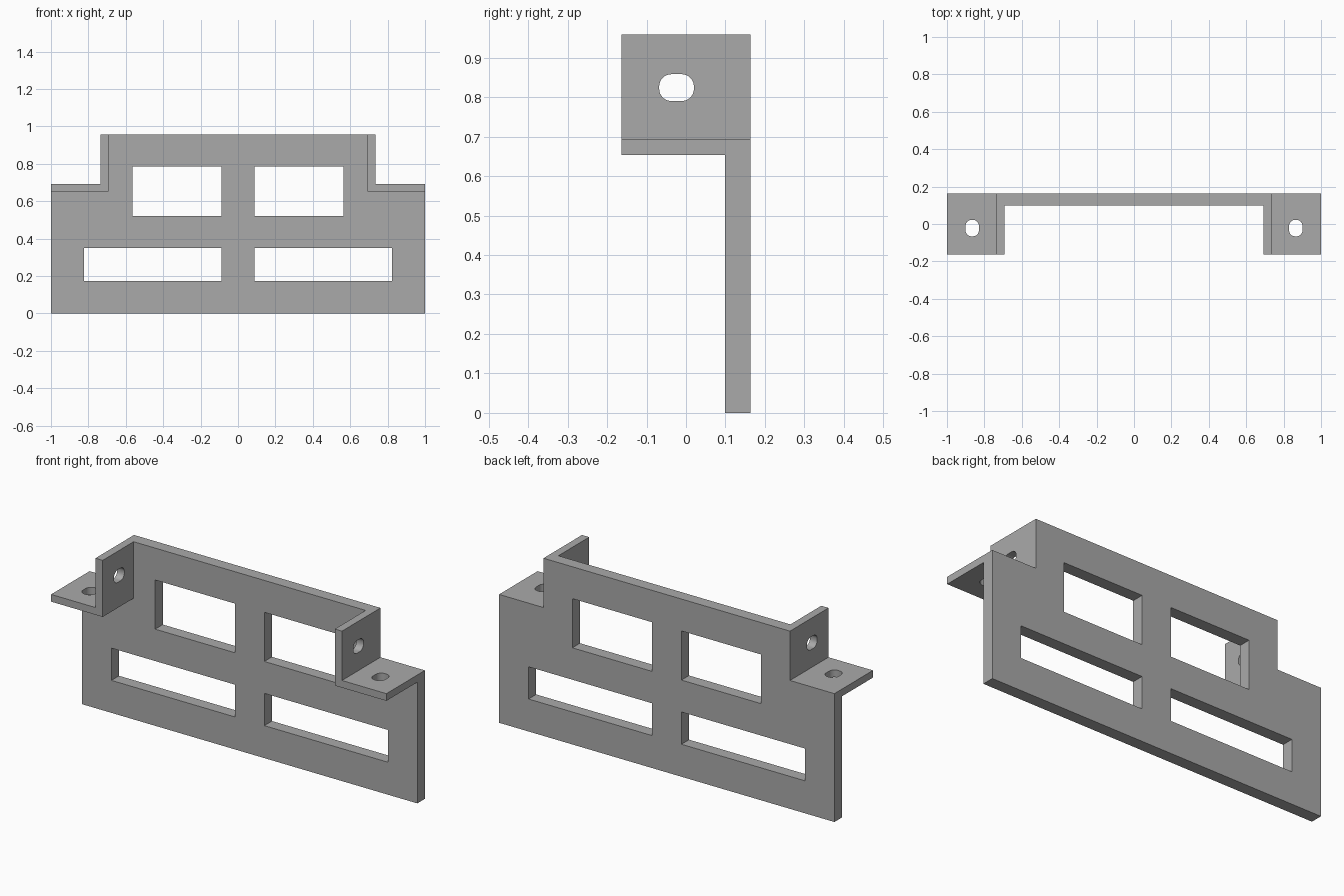
import bpy
import math
from mathutils import Matrix, Vector

if "Cube" in bpy.data.objects:
    bpy.data.objects.remove(bpy.data.objects["Cube"], do_unlink=True)

grey = bpy.data.materials.new("plain grey")
grey.use_nodes = True
colour = (0.4, 0.4, 0.4, 1)
grey.diffuse_color = colour
grey.node_tree.nodes["Principled BSDF"].inputs["Base Color"].default_value = colour

FRONT, BACK, PLATE_FRONT = -0.164, 0.164, 0.099
TOP, SHELF_TOP, SHELF_BOTTOM = 0.958, 0.692, 0.653
WALL_OUT, WALL_IN = 0.735, 0.692


def prism(name, points, start, end, axes):
    """Extrude a 2D outline; axes gives the 3D directions of u, v and depth."""
    u, v, w = (Vector(a) for a in axes)
    verts = [u * a + v * b + w * d for d in (start, end) for a, b in points]
    n = len(points)
    faces = [tuple(range(n)), tuple(range(2 * n - 1, n - 1, -1))]
    faces += [(i, i + n, (i + 1) % n + n, (i + 1) % n) for i in range(n)]
    mesh = bpy.data.meshes.new(name)
    mesh.from_pydata(verts, [], faces)
    mesh.update()
    bpy.ops.object.select_all(action="DESELECT")
    obj = bpy.data.objects.new(name, mesh)
    bpy.context.collection.objects.link(obj)
    bpy.context.view_layer.objects.active = obj
    obj.select_set(True)
    bpy.ops.object.mode_set(mode="EDIT")
    bpy.ops.mesh.select_all(action="SELECT")
    bpy.ops.mesh.normals_make_consistent(inside=False)
    bpy.ops.object.mode_set(mode="OBJECT")
    mesh.materials.append(grey)
    return obj


X, Y, Z = (1, 0, 0), (0, 1, 0), (0, 0, 1)


def mirrored(half):
    return half + [(-x, z) for x, z in reversed(half)]


def rectangle(x0, x1, z0, z1):
    return [(x0, z0), (x1, z0), (x1, z1), (x0, z1)]


def slot(cu, cv, half_u, half_v, radius, steps=8):
    """Rounded rectangle outline."""
    points = []
    for k, (su, sv) in enumerate([(1, 1), (-1, 1), (-1, -1), (1, -1)]):
        for i in range(steps + 1):
            a = math.pi / 2 * (k + i / steps)
            points.append((cu + su * (half_u - radius) + radius * math.cos(a),
                           cv + sv * (half_v - radius) + radius * math.sin(a)))
    return points


# Stepped body outline, full depth
bracket = prism("mounting_bracket", mirrored([
    (1, 0), (1, SHELF_TOP), (WALL_OUT, SHELF_TOP), (WALL_OUT, TOP)]),
    FRONT, BACK, (X, Z, Y))

# Front hollow leaves the back plate, side walls and shelves
cutters = [prism("front_hollow_cutter", mirrored([
    (1.1, -0.1), (1.1, SHELF_BOTTOM), (WALL_IN, SHELF_BOTTOM), (WALL_IN, 1.1)]),
    FRONT - 0.1, PLATE_FRONT, (X, Z, Y))]

for side, label in ((1, "left"), (-1, "right")):
    # Window openings in the back plate
    for row, outer, low, high in (("upper", 0.563, 0.521, 0.786),
                                  ("lower", 0.824, 0.175, 0.349)):
        cutters.append(prism(f"{label}_{row}_window_cutter",
                             rectangle(side * 0.088, side * outer, low, high),
                             0, 0.3, (X, Z, Y)))
    # Screw slots in the wall and the shelf
    cutters.append(prism(f"{label}_wall_slot_cutter",
                         slot(-0.024, 0.824, 0.044, 0.034, 0.031),
                         side * 0.6, side * 0.8, (Y, Z, X)))
    cutters.append(prism(f"{label}_shelf_slot_cutter",
                         slot(side * 0.865, -0.022, 0.036, 0.044, 0.033),
                         0.6, 0.8, (X, Y, Z)))

for cutter in cutters:
    cutter.hide_render = True
    cut = bracket.modifiers.new(cutter.name, "BOOLEAN")
    cut.operation = "DIFFERENCE"
    cut.solver = "EXACT"
    cut.object = cutter

# Apply the cuts, then discard the cutters
bpy.ops.object.select_all(action="DESELECT")
bpy.context.view_layer.objects.active = bracket
bracket.select_set(True)
for cut in list(bracket.modifiers):
    bpy.ops.object.modifier_apply(modifier=cut.name)
for cutter in cutters:
    bpy.data.objects.remove(cutter, do_unlink=True)
bpy.ops.object.shade_smooth_by_angle(angle=math.radians(30))
